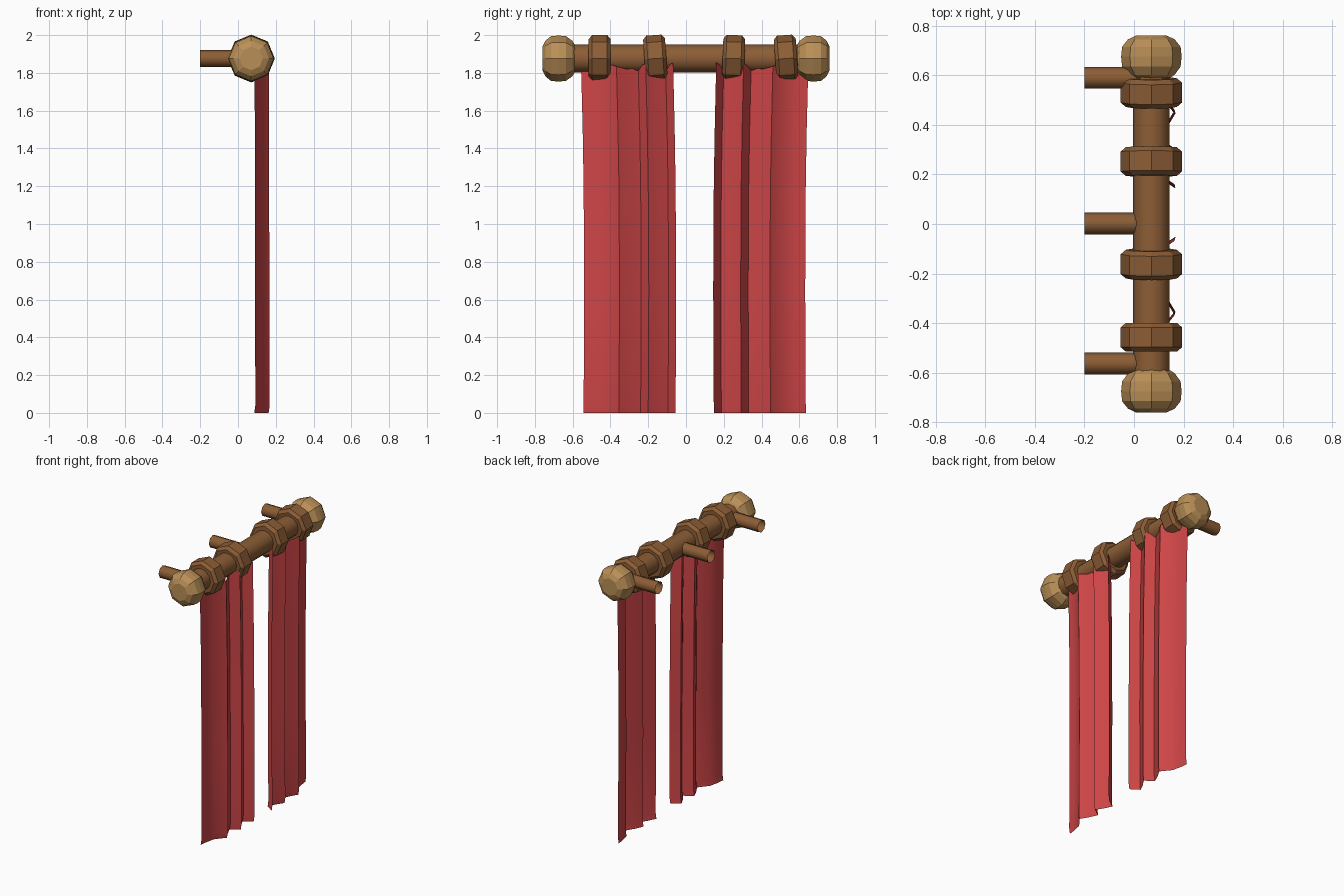
import bpy, math
from mathutils import Matrix, Vector

if "Cube" in bpy.data.objects:
    bpy.data.objects.remove(bpy.data.objects["Cube"])

AX, AZ = 0.07, 1.876          # rod axis position
SYM = 0.046                   # mirror plane of the two curtains


def material(name, rgb):
    m = bpy.data.materials.new(name)
    m.diffuse_color = (*rgb, 1)
    m.use_nodes = True
    m.node_tree.nodes["Principled BSDF"].inputs["Base Color"].default_value = m.diffuse_color
    return m


WOOD = material("brown wood", (0.262, 0.110, 0.036))
TAN = material("tan wood", (0.49, 0.275, 0.095))
RED = material("red cloth", (0.62, 0.06, 0.063))


def make(name, verts, faces, mat, angle):
    me = bpy.data.meshes.new(name)
    me.from_pydata(verts, [], faces)
    me.materials.append(mat)
    ob = bpy.data.objects.new(name, me)
    bpy.context.collection.objects.link(ob)
    bpy.ops.object.select_all(action='DESELECT')
    ob.select_set(True)
    bpy.context.view_layer.objects.active = ob
    bpy.ops.object.mode_set(mode='EDIT')
    bpy.ops.mesh.select_all(action='SELECT')
    bpy.ops.mesh.normals_make_consistent(inside=False)
    bpy.ops.object.mode_set(mode='OBJECT')
    if angle:
        bpy.ops.object.shade_smooth_by_angle(angle=math.radians(angle))
    return ob


def lathe(name, profile, mat, centre, sides=8, closed=False, caps=False,
          along='Y', tilt=0, angle=0):
    """Turn a profile of (offset along axis, radius) around the y or x axis."""
    rot = Matrix.Rotation(math.radians(tilt), 3, 'X')
    verts, faces, n = [], [], len(profile)
    for t, r in profile:
        for i in range(sides):
            a = 2 * math.pi * i / sides
            c, s = r * math.cos(a), r * math.sin(a)
            v = Vector((c, t, s)) if along == 'Y' else Vector((t, c, s))
            verts.append(rot @ v + Vector(centre))
    for j in range(n if closed else n - 1):
        k = (j + 1) % n
        for i in range(sides):
            i2 = (i + 1) % sides
            faces.append((j * sides + i, j * sides + i2, k * sides + i2, k * sides + i))
    if caps:
        faces += [tuple(range(sides)), tuple(range((n - 1) * sides, n * sides))]
    return make(name, verts, faces, mat, angle)


# Rod
lathe("rod", [(-0.63, 0.074), (0.63, 0.074)], WOOD, (AX, 0, AZ),
      sides=12, caps=True, angle=40)

# End knobs
for side, label in ((-1, "left"), (1, "right")):
    prof = [(0.588, 0.072), (0.602, 0.094), (0.635, 0.118), (0.675, 0.122),
            (0.715, 0.118), (0.745, 0.094), (0.76, 0.062)]
    lathe("knob_" + label, [(side * t, r) for t, r in prof], TAN,
          (AX, 0, AZ), caps=True)

# Curtain rings
ring = [(-0.058, 0.07), (-0.058, 0.103), (-0.04, 0.124),
        (0.04, 0.124), (0.058, 0.103), (0.058, 0.07)]
for i, (y, tilt) in enumerate(((-0.457, 0), (-0.162, 4), (0.252, -2), (0.53, 4))):
    lathe("ring_%d" % (i + 1), ring, WOOD, (AX, y, AZ), closed=True, tilt=tilt)

# Wall brackets, open tubes
for i, y in enumerate((-0.563, 0.002, 0.59)):
    lathe("bracket_%d" % (i + 1), [(-0.2, 0.044), (0.01, 0.044)], WOOD,
          (0, y, AZ), along='X', angle=50)

# Curtains: pleated cross-section (y, x, top height), swept down, mirrored
pleats = [(-0.542, 0.092, 1.815), (-0.49, 0.098, 1.84), (-0.425, 0.112, 1.855),
          (-0.355, 0.168, 1.835), (-0.30, 0.135, 1.82), (-0.24, 0.108, 1.83),
          (-0.20, 0.168, 1.85), (-0.15, 0.135, 1.84), (-0.095, 0.108, 1.83),
          (-0.055, 0.168, 1.855)]
LEVELS = [(0.0, 0.0, -0.006), (0.04, 0.0, 0), (0.65, 0.003, -0.002),
          (1.2, 0.0, -0.003), (1.5, -0.005, -0.003), (None, -0.013, -0.004)]
for name, mirror in (("curtain_left", False), ("curtain_right", True)):
    verts, faces, n = [], [], len(pleats)
    for z, dy, dx in LEVELS:
        for y, x, top in pleats:
            yy = y + dy
            if mirror:
                yy = 2 * SYM - yy
            verts.append((x + dx, yy, top if z is None else z))
    for j in range(len(LEVELS) - 1):
        for i in range(n - 1):
            a = j * n + i
            faces.append((a, a + 1, a + n + 1, a + n))
    ob = make(name, verts, faces, RED, 40)
    # cloth faces the room (+x)
    if sum(p.normal.x * p.area for p in ob.data.polygons) < 0:
        ob.data.flip_normals()
